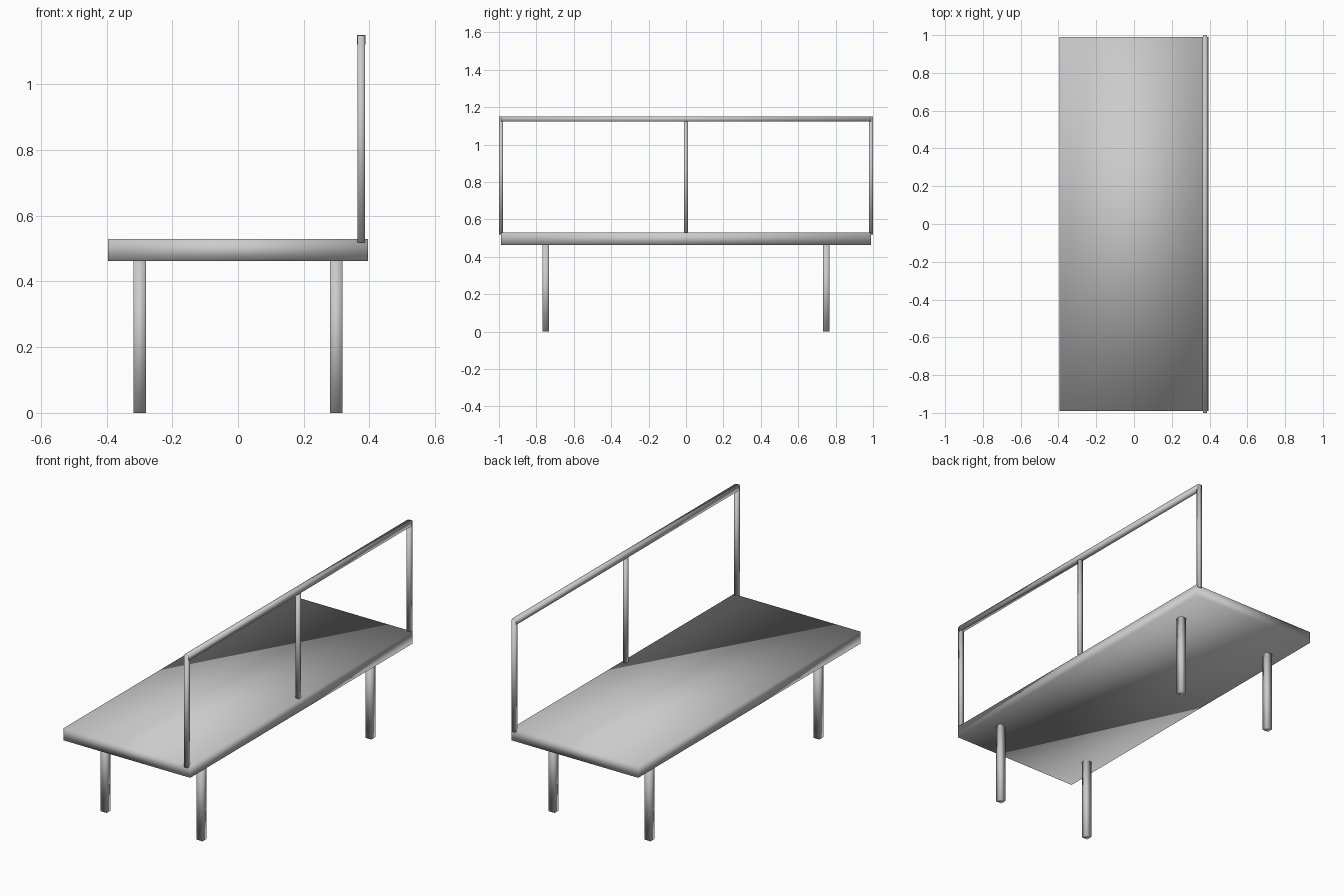
import bpy

if "Cube" in bpy.data.objects:
    bpy.data.objects.remove(bpy.data.objects["Cube"])


def box(name, x, y, z):
    """Smooth-shaded box spanning the given (min, max) ranges."""
    spans = (x, y, z)
    bpy.ops.mesh.primitive_cube_add(size=1, location=[(a + b) / 2 for a, b in spans])
    ob = bpy.context.object
    ob.name = name
    ob.scale = [b - a for a, b in spans]
    bpy.ops.object.transform_apply(location=False, rotation=False, scale=True)
    bpy.ops.object.shade_smooth()
    return ob


def around(c, width):
    return (c - width / 2, c + width / 2)


# Seat slab
box("seat", (-0.395, 0.395), (-0.989, 0.989), (0.463, 0.53))

# Four square legs
for side, x in (("left", -0.299), ("right", 0.299)):
    for end, y in (("front", -0.75), ("back", 0.75)):
        box(f"{end}_{side}_leg", around(x, 0.037), around(y, 0.035), (0, 0.466))

# Backrest: end posts, middle post and top rail
for end, y in (("front", -0.989), ("back", 0.989)):
    box(f"{end}_post", (0.364, 0.386), around(y, 0.022), (0.519, 1.149))
box("middle_post", (0.364, 0.386), around(0, 0.02), (0.519, 1.135))
box("top_rail", (0.362, 0.388), (-0.99, 0.99), (1.122, 1.151))
